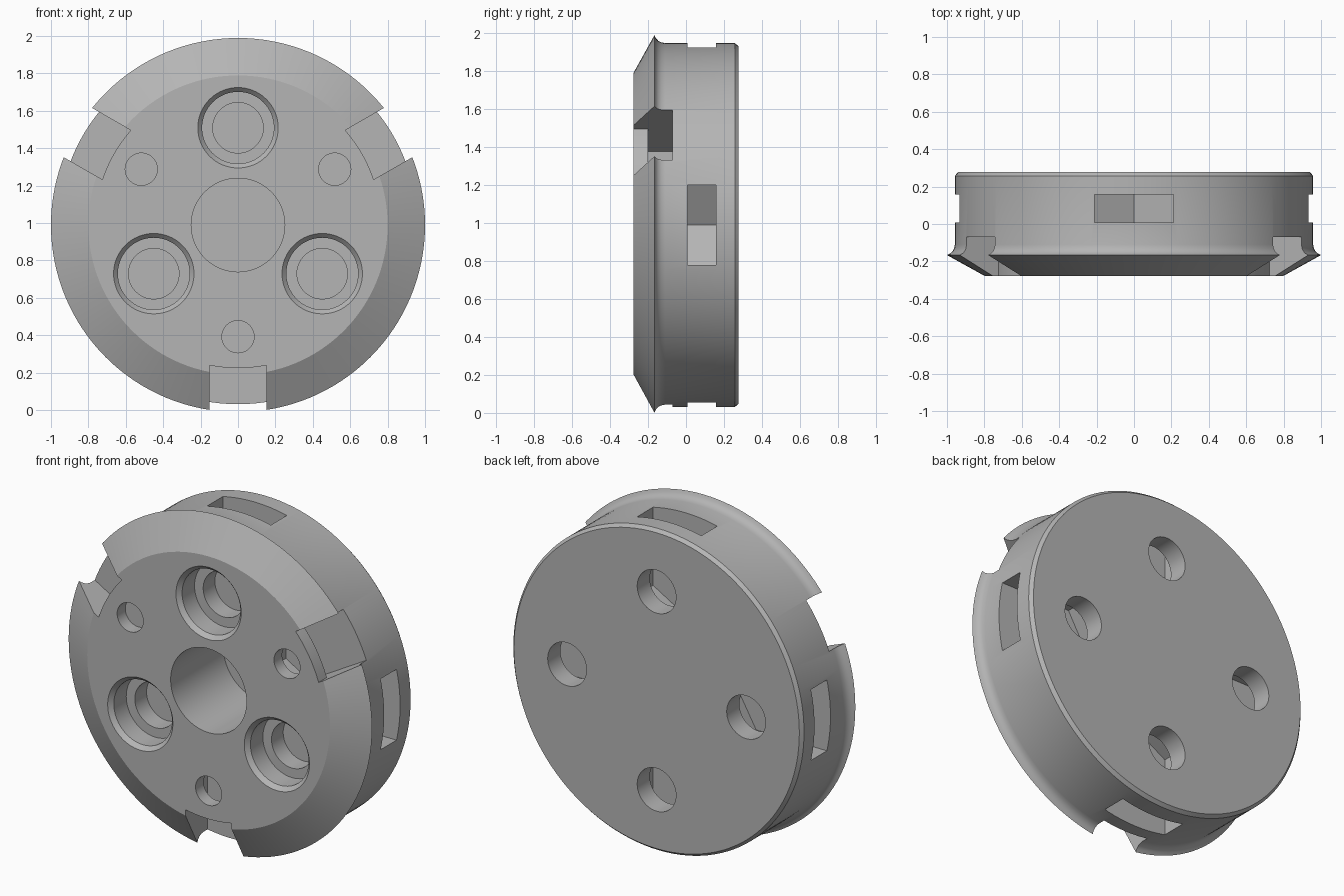
import bpy, bmesh, math
from math import sin, cos, radians, pi

cube = bpy.data.objects.get("Cube")
if cube:
    bpy.data.objects.remove(cube, do_unlink=True)

CENTRE = 0.989      # height of the disc axis
FRONT = -0.277      # front face plane
SEGMENTS = 128

grey = bpy.data.materials.new("plain grey")
grey.use_nodes = True
grey.diffuse_color = (0.46, 0.46, 0.46, 1)
grey.node_tree.nodes["Principled BSDF"].inputs["Base Color"].default_value = grey.diffuse_color


def make_object(name, bm):
    bmesh.ops.recalc_face_normals(bm, faces=bm.faces)
    mesh = bpy.data.meshes.new(name)
    bm.to_mesh(mesh)
    bm.free()
    mesh.materials.append(grey)
    obj = bpy.data.objects.new(name, mesh)
    bpy.context.collection.objects.link(obj)
    return obj


def lathe(name, profile, x=0, z=CENTRE, segments=SEGMENTS):
    """Turn (radius, y) points around an axis parallel to y, with flat caps."""
    bm = bmesh.new()
    rings = [[bm.verts.new((x + r * cos(2 * pi * i / segments), y,
                            z + r * sin(2 * pi * i / segments)))
              for i in range(segments)] for r, y in profile]
    for a, b in zip(rings, rings[1:]):
        for i in range(segments):
            j = (i + 1) % segments
            bm.faces.new((a[i], a[j], b[j], b[i]))
    bm.faces.new(rings[0])
    bm.faces.new(rings[-1])
    return make_object(name, bm)


def radial_prism(name, outline, y0, y1, angle):
    """Extrude an outline of (outward, sideways) points along y."""
    bm = bmesh.new()
    c, s = cos(radians(angle)), sin(radians(angle))
    ends = [[bm.verts.new((u * c - v * s, y, CENTRE + u * s + v * c))
             for u, v in outline] for y in (y0, y1)]
    for i in range(len(outline)):
        j = (i + 1) % len(outline)
        bm.faces.new((ends[0][i], ends[0][j], ends[1][j], ends[1][i]))
    for end in ends:
        bm.faces.new(end)
    return make_object(name, bm)


def nut_outline(radius, half):
    """Hexagon-ended channel running out through the rim."""
    start = radius - half / math.sqrt(3)
    return [(radius - 2 * half / math.sqrt(3), 0), (start, -half),
            (1.2, -half), (1.2, half), (start, half)]


def at(radius, angle):
    return radius * cos(radians(angle)), CENTRE + radius * sin(radians(angle))


# Disc with bevelled front, flared lip and chamfered back
disc = lathe("disc_body", [(0.8, FRONT), (1.0, -0.166), (0.983, -0.158),
                           (0.97, -0.146), (0.962, -0.13), (0.958, -0.11),
                           (0.958, 0.257), (0.941, 0.277)])
cutters = []

# Central blind bore
cutters.append(lathe("centre_bore", [(0.25, -0.4), (0.25, 0.22)]))

# Stepped recesses on the front
for angle in (90, 210, 330):
    x, z = at(0.52, angle)
    cutters.append(lathe("stepped_recess", [
        (0.215, -0.4), (0.215, FRONT), (0.192, FRONT + 0.025), (0.192, -0.135),
        (0.135, -0.135), (0.135, -0.025)], x, z, 64))

# Rim notches, their nut channels and front screw holes
half = 0.152
edge = math.asin(half / 0.765)
arc = [(0.765 * cos(edge * k / 6), 0.765 * sin(edge * k / 6)) for k in range(-6, 7)]
for angle in (30, 150, 270):
    cutters.append(radial_prism("front_nut_channel", nut_outline(0.597, half),
                                -0.2, -0.07, angle))
    cutters.append(radial_prism("rim_notch", arc + [(1.2, half), (1.2, -half)],
                                -0.4, -0.13, angle))
    x, z = at(0.597, angle)
    cutters.append(lathe("front_screw_hole", [(0.086, -0.4), (0.086, -0.14)], x, z, 48))

# Side nut channels and back screw holes
for angle in (0, 90, 180, 270):
    cutters.append(radial_prism("side_nut_channel", nut_outline(0.59, 0.211),
                                0.008, 0.158, angle))
    x, z = at(0.59, angle)
    cutters.append(lathe("back_screw_hole", [(0.128, 0.1), (0.128, 0.4)], x, z, 48))

# Cut every hollow out of the disc
bpy.context.view_layer.objects.active = disc
for cutter in cutters:
    cutter.hide_render = True
    mod = disc.modifiers.new("cut", 'BOOLEAN')
    mod.operation = 'DIFFERENCE'
    mod.solver = 'EXACT'
    mod.object = cutter
    bpy.ops.object.modifier_apply(modifier=mod.name)
    bpy.data.objects.remove(cutter, do_unlink=True)

# Smooth the round walls and keep the edges crisp
bpy.ops.object.select_all(action='DESELECT')
disc.select_set(True)
bpy.ops.object.shade_smooth_by_angle(angle=radians(25))
